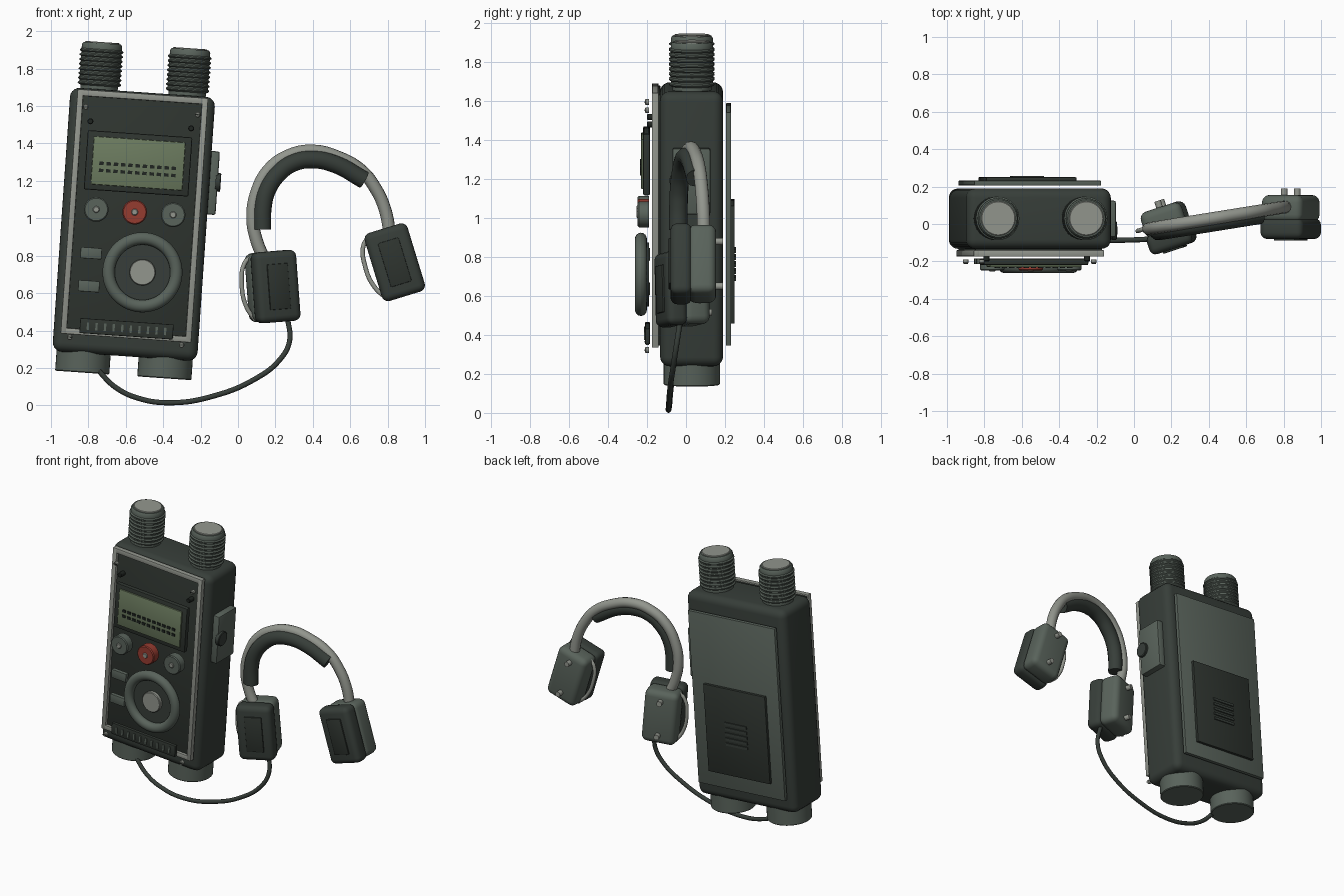
import bpy, bmesh, math
from mathutils import Matrix, Vector

if "Cube" in bpy.data.objects:
    bpy.data.objects.remove(bpy.data.objects["Cube"])


def mat(name, r, g, b):
    m = bpy.data.materials.new(name)
    m.diffuse_color = (r, g, b, 1)
    m.use_nodes = True
    m.node_tree.nodes["Principled BSDF"].inputs["Base Color"].default_value = m.diffuse_color
    return m


DARK = mat("dark_case", .038, .048, .041)
PANEL = mat("panel", .028, .035, .029)
BLACK = mat("black", .014, .018, .015)
GREY = mat("mid_grey", .10, .125, .105)
LIGHT = mat("light_grey", .29, .305, .27)
SCREEN = mat("screen_green", .15, .20, .115)
RED = mat("red", .30, .045, .03)


def frame(x, y, z, tilt, turn=0):
    return (Matrix.Translation((x, y, z)) @ Matrix.Rotation(math.radians(turn), 4, 'Z')
            @ Matrix.Rotation(math.radians(tilt), 4, 'Y'))


RADIO = frame(-.557, 0, .968, 4)


def finish(name, bm, F, m, bevel=0, seg=3):
    bmesh.ops.recalc_face_normals(bm, faces=bm.faces)
    me = bpy.data.meshes.new(name)
    bm.to_mesh(me)
    bm.free()
    ob = bpy.data.objects.new(name, me)
    bpy.context.collection.objects.link(ob)
    ob.matrix_world = F
    me.materials.append(m)
    if bevel:
        b = ob.modifiers.new("bevel", 'BEVEL')
        b.width, b.segments = bevel, seg
    bpy.ops.object.select_all(action='DESELECT')
    ob.select_set(True)
    bpy.context.view_layer.objects.active = ob
    if bevel:
        bpy.ops.object.modifier_apply(modifier="bevel")
    bpy.ops.object.shade_smooth_by_angle(angle=math.radians(35))
    return ob


def box(name, xs, ys, zs, m, F=RADIO, bevel=.004, seg=2):
    """Box from its min/max extents in the local frame."""
    bm = bmesh.new()
    bmesh.ops.create_cube(bm, size=1)
    for v in bm.verts:
        v.co = Vector([(a + b) / 2 + c * (b - a) for (a, b), c in zip((xs, ys, zs), v.co)])
    return finish(name, bm, F, m, bevel, seg)


def lathe(name, profile, origin, axis, m, F=RADIO, n=40):
    """Spin (radius, height) points round an axis through origin."""
    bm = bmesh.new()
    rings = [[bm.verts.new((r * math.cos(2 * math.pi * i / n), r * math.sin(2 * math.pi * i / n), h))
              for i in range(n)] for r, h in profile]
    for a, b in zip(rings, rings[1:]):
        for i in range(n):
            bm.faces.new((a[i], a[(i + 1) % n], b[(i + 1) % n], b[i]))
    bm.faces.new(rings[0])
    bm.faces.new(rings[-1])
    R = {'Z': Matrix(), 'Y': Matrix.Rotation(math.pi / 2, 4, 'X'),
         'X': Matrix.Rotation(math.pi / 2, 4, 'Y')}[axis]
    bm.transform(Matrix.Translation(origin) @ R)
    return finish(name, bm, F, m)


def disc(name, u, w, r, y0, y1, m, F=RADIO, c=.004, n=32):
    """Round part facing the front, from y0 (back) to y1 (front)."""
    return lathe(name, [(r, 0), (r, y0 - y1 - c), (r - c, y0 - y1)], (u, y0, w), 'Y', m, F, n)


def tube(name, pts, r, m, F=Matrix()):
    cu = bpy.data.curves.new(name, 'CURVE')
    cu.dimensions = '3D'
    cu.bevel_depth, cu.bevel_resolution, cu.resolution_u, cu.use_fill_caps = r, 4, 8, True
    s = cu.splines.new('BEZIER')
    s.bezier_points.add(len(pts) - 1)
    for p, co in zip(s.bezier_points, pts):
        p.co = co
        p.handle_left_type = p.handle_right_type = 'AUTO'
    ob = bpy.data.objects.new(name, cu)
    bpy.context.collection.objects.link(ob)
    ob.matrix_world = F
    cu.materials.append(m)
    bpy.ops.object.select_all(action='DESELECT')
    ob.select_set(True)
    bpy.context.view_layer.objects.active = ob
    bpy.ops.object.convert(target='MESH')
    bpy.ops.object.shade_smooth_by_angle(angle=math.radians(50))


# Case, ribbed top knobs and round feet
box("case", (-.388, .388), (-.133, .19), (-.707, .707), DARK, bevel=.05, seg=5)
knob = [(.10, .69), (.10, .725)]
for i in range(8):
    h = .728 + i * .025
    knob += [(.108, h), (.116, h + .006), (.116, h + .012), (.108, h + .018)]
knob += [(.108, .942), (.1, .954)]
for s in (-1, 1):
    lathe("top_knob", knob, (s * .236, .03, 0), 'Z', GREY)
    lathe("knob_cap", [(.092, .95), (.092, .957), (.088, .96)], (s * .236, .03, 0), 'Z', LIGHT)
    lathe("foot", [(.14, -.81), (.145, -.805), (.145, -.69)], (s * .22, .03, 0), 'Z', GREY)

# Face plate and raised frame
box("face_plate", (-.34, .34), (-.155, -.13), (-.6, .69), PANEL)
for s in (-1, 1):
    a, b = sorted((s * .35, s * .318))
    box("frame_side", (a, b), (-.175, -.14), (-.61, .70), LIGHT)
box("frame_top", (-.33, .33), (-.175, -.14), (.666, .70), LIGHT)
box("frame_bottom", (-.33, .33), (-.175, -.14), (-.61, -.578), LIGHT)

# Screws and small indicator holes
for s in (-1, 1):
    for w in (.608, -.626):
        disc("screw", s * .3, w, .015, -.19, -.21, LIGHT, n=16)
        box("screw_slot", (s * .3 - .012, s * .3 + .012), (-.213, -.205), (w - .003, w + .003), BLACK, bevel=0)
    disc("indicator", s * .27, .533, .016, -.155, -.2, BLACK, n=16)

# Display
box("display_bezel", (-.28, .28), (-.22, -.185), (.168, .485), PANEL, bevel=.008)
box("display_screen", (-.245, .245), (-.23, -.21), (.198, .455), SCREEN)
for w in (.313, .275):
    for i in range(11):
        u = -.195 + i * .0388
        box("readout_mark", (u - .012, u + .012), (-.236, -.225), (w - .009, w + .009), BLACK, bevel=0)

# Push buttons
for u, m in ((-.206, GREY), (0, RED), (.206, GREY)):
    disc("round_button", u, .065, .066, -.19, -.248, m, c=.006)
    disc("button_dot", u, .065, .018, -.24, -.254, LIGHT, n=16)
for w in (-.17, -.347):
    box("side_key", (-.274, -.16), (-.215, -.185), (w - .03, w + .03), GREY)

# Dial: torus ring, dark well, light hub
ring = [(.181 + .033 * math.cos(t), .2315 + .031 * math.sin(t))
        for t in [2 * math.pi * k / 16 for k in range(17)]]
bm_ring = lathe("dial_ring", ring, (.064, 0, -.253), 'Y', GREY, n=56)
me = bm_ring.data
bm = bmesh.new()
bm.from_mesh(me)
bmesh.ops.delete(bm, geom=[f for f in bm.faces if len(f.verts) > 4], context='FACES_ONLY')
bmesh.ops.remove_doubles(bm, verts=bm.verts, dist=1e-5)
bmesh.ops.recalc_face_normals(bm, faces=bm.faces)
bm.to_mesh(me)
bm.free()
disc("dial_well", .064, -.253, .165, -.19, -.22, DARK)
disc("dial_hub", .064, -.253, .07, -.21, -.245, LIGHT)

# Lower grille
box("grille", (-.25, .25), (-.21, -.185), (-.60, -.52), PANEL)
for i in range(10):
    u = -.207 + i * .046
    box("grille_slot", (u - .006, u + .006), (-.216, -.205), (-.58, -.54), GREY, bevel=0)

# Side plate with push-to-talk disc
box("side_plate", (.375, .432), (-.07, .125), (.08, .42), GREY, bevel=.01)
lathe("side_button", [(.05, 0), (.05, .024), (.045, .028)], (.42, -.035, .255), 'X', DARK, n=28)

# Back panel, battery door and vents
box("back_panel", (-.34, .34), (.205, .232), (-.6, .6), GREY)
box("battery_door", (-.242, .242), (.228, .25), (-.495, .113), PANEL)
for i in range(5):
    w = -.276 + i * .036
    box("vent_slot", (-.085, .085), (.245, .257), (w - .009, w + .009), DARK, bevel=0)


# Headset: light band and inner cushion, given as x, z with a turned plane
def band_pts(xz, off=0):
    return [(x, -.03 + .16 * (x - .05) + off, z) for x, z in xz]


tube("head_band", band_pts([(.14, .78), (.10, .88), (.078, 1.0), (.10, 1.14), (.165, 1.26), (.27, 1.335),
                            (.40, 1.36), (.54, 1.325), (.66, 1.255), (.735, 1.16), (.785, 1.05),
                            (.815, .9)]), .034, LIGHT)
tube("band_cushion", band_pts([(.13, .94), (.133, 1.06), (.155, 1.15), (.215, 1.24), (.295, 1.297),
                               (.40, 1.315), (.52, 1.29), (.675, 1.205)], -.022), .048, DARK)

# Ear cups: cushion, shell, inset plate, yoke wire, pins
for side, F, y0 in (("left", frame(.19, -.045, .635, -4.5, 18), -.01), ("right", frame(.838, .01, .765, -17), 0)):
    box(side + "_ear_cushion", (-.12, .12), (-.09, .02), (-.19, .19), DARK, F, .035, 4)
    box(side + "_ear_shell", (-.115, .115), (.0, .145), (-.185, .185), GREY, F, .04, 4)
    box(side + "_ear_inset", (-.058, .058), (-.099, -.08), (-.122, .122), PANEL, F)
    tube(side + "_yoke", [(-.095, .06, .165), (-.13, .06, .14), (-.158, .06, .02), (-.14, .06, -.1),
                          (-.095, .06, -.175)], .012, LIGHT, F)
    for w in (.12, -.12):
        disc(side + "_pin", 0, w, .018, .18, .13, LIGHT, F, n=16)

# Cable from the foot to the left ear cup
tube("cable", [(-.75, -.07, .19), (-.66, -.08, .10), (-.54, -.085, .04), (-.36, -.09, .014), (-.13, -.088, .05),
               (.09, -.08, .14), (.22, -.065, .24), (.275, -.05, .34), (.265, -.03, .47)], .014, DARK)
